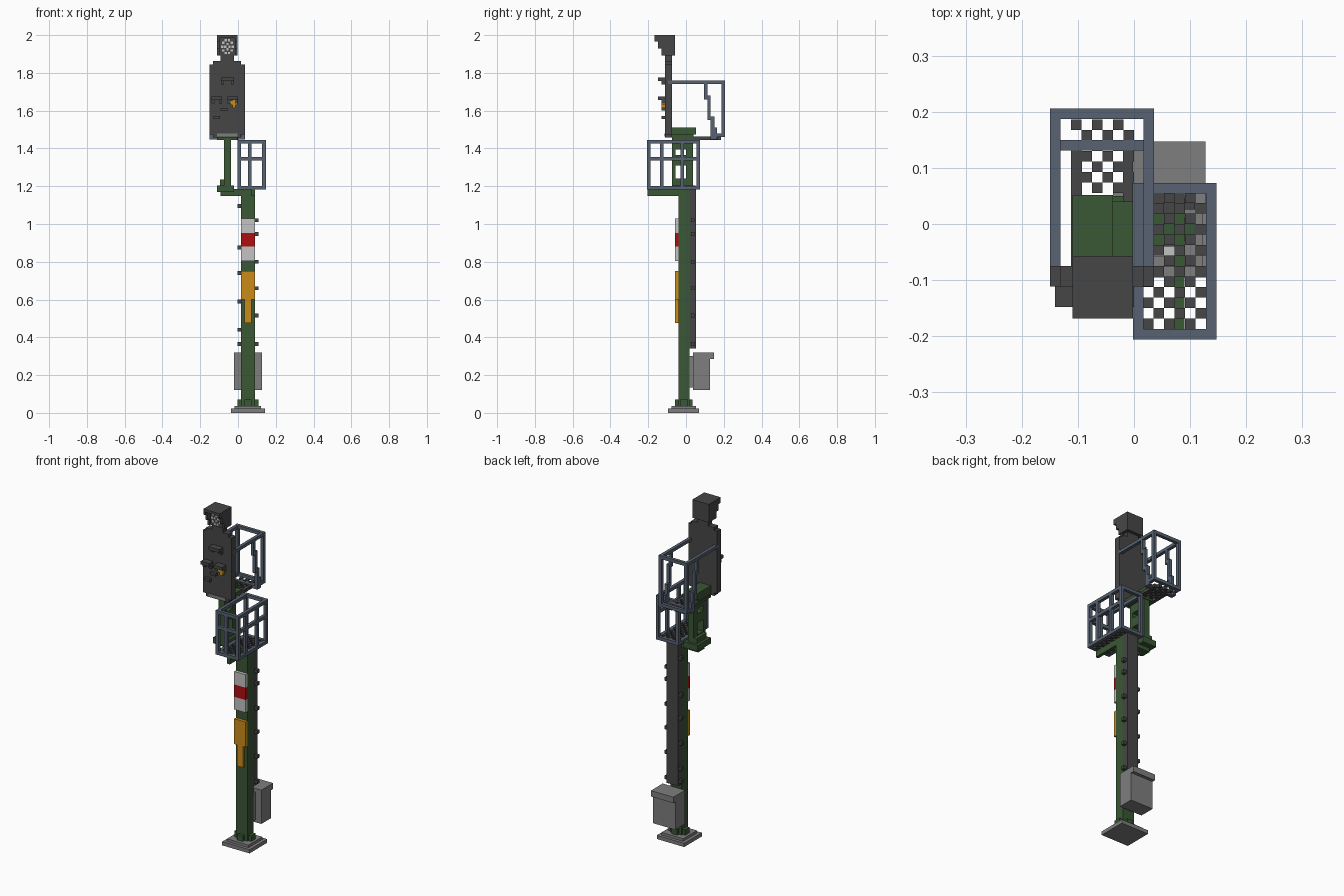
import bpy, bmesh, math

cube = bpy.data.objects.get("Cube")
if cube:
    bpy.data.objects.remove(cube)

V = 0.0187  # basic block size


def material(name, rgb):
    m = bpy.data.materials.new(name)
    m.use_nodes = True
    m.diffuse_color = (*rgb, 1)
    bsdf = next(n for n in m.node_tree.nodes if n.type == 'BSDF_PRINCIPLED')
    bsdf.inputs["Base Color"].default_value = (*rgb, 1)
    return m


GREEN = material("mast green", (0.042, 0.095, 0.036))
DARK = material("dark grey", (0.062, 0.062, 0.062))
GREY = material("concrete grey", (0.21, 0.21, 0.21))
SLATE = material("slate rail", (0.095, 0.122, 0.165))
WHITE = material("white", (0.55, 0.55, 0.55))
RED = material("red", (0.42, 0.005, 0.006))
ORANGE = material("orange", (0.6, 0.26, 0.01))


def finish(name, bm, mat):
    me = bpy.data.meshes.new(name)
    bmesh.ops.recalc_face_normals(bm, faces=bm.faces)
    bm.to_mesh(me)
    bm.free()
    me.materials.append(mat)
    ob = bpy.data.objects.new(name, me)
    bpy.context.collection.objects.link(ob)
    return ob


def boxes(name, mat, *parts):
    """One object from boxes given as x0, x1, y0, y1, z0, z1."""
    bm = bmesh.new()
    for x0, x1, y0, y1, z0, z1 in parts:
        vs = bmesh.ops.create_cube(bm, size=1)["verts"]
        for v in vs:
            v.co = ((x0 + x1) / 2 + v.co.x * (x1 - x0),
                    (y0 + y1) / 2 + v.co.y * (y1 - y0),
                    (z0 + z1) / 2 + v.co.z * (z1 - z0))
    return finish(name, bm, mat)


def side_profile(name, mat, pts, spans):
    """Extrude a (y, z) outline across each x span."""
    bm = bmesh.new()
    for x0, x1 in spans:
        f = bm.faces.new([bm.verts.new((x0, y, z)) for y, z in pts])
        ext = bmesh.ops.extrude_face_region(bm, geom=[f])["geom"]
        bmesh.ops.translate(bm, vec=(x1 - x0, 0, 0),
                            verts=[e for e in ext if isinstance(e, bmesh.types.BMVert)])
    return finish(name, bm, mat)


def grate(name, x0, y0, nx, ny, z):
    """Chequered walkway grating."""
    cells = [(x0 + i * V, x0 + (i + 1) * V, y0 + j * V, y0 + (j + 1) * V, z, z + V)
             for i in range(nx) for j in range(ny) if (i + j) % 2 == 0]
    return boxes(name, DARK, *cells)


# Foot and mast
boxes("base", GREY, (-0.037, 0.142, -0.095, 0.07, 0, 0.022),
      (-0.018, 0.123, -0.077, 0.052, 0.022, 0.037))
boxes("mast", GREEN, (0.016, 0.09, -0.04, 0.018, 0.037, 1.19))
boxes("foot_brackets", GREEN, (-0.002, 0.108, -0.03, 0.01, 0.037, 0.07),
      (0.034, 0.072, -0.058, 0.034, 0.037, 0.07))
boxes("cable_duct", DARK, (0.016, 0.09, 0.018, 0.053, 0.34, 1.19))

# Climbing pegs staggered on both sides
left = [0.365, 0.44, 0.59, 0.74, 0.875, 1.095]
right = [0.365, 0.515, 0.66, 0.8, 0.947, 1.02]
boxes("climbing_pegs", DARK,
      *[(-0.002, 0.016, 0.026, 0.045, z - 0.01, z + 0.01) for z in left],
      *[(0.09, 0.109, 0.026, 0.045, z - 0.01, z + 0.01) for z in right])

# Equipment cabinet
boxes("cabinet", GREY, (-0.02, 0.127, 0.037, 0.128, 0.12, 0.285),
      (-0.02, 0.127, 0.037, 0.147, 0.285, 0.32),
      (0.016, 0.09, 0.012, 0.037, 0.135, 0.3))

# Mast boards
for name, mat, z0, z1 in (("board_white_low", WHITE, 0.805, 0.88),
                          ("board_red", RED, 0.88, 0.953),
                          ("board_white_top", WHITE, 0.953, 1.03)):
    boxes(name, mat, (0.016, 0.09, -0.058, -0.04, z0, z1))
boxes("orange_board", ORANGE, (0.016, 0.09, -0.058, -0.04, 0.6, 0.75),
      (0.034, 0.072, -0.058, -0.04, 0.475, 0.6))

# Cross arm and offset upper mast with open web
boxes("cross_arm", GREEN, (-0.092, 0.016, -0.04, 0.018, 1.147, 1.185),
      (0.072, 0.09, -0.205, -0.04, 1.147, 1.183),
      (-0.11, -0.02, -0.075, 0.05, 1.17, 1.205),
      (-0.095, -0.037, -0.058, 0.035, 1.205, 1.235))
boxes("upper_mast", GREEN, (-0.075, -0.037, -0.075, -0.055, 1.2, 1.46),
      (-0.075, -0.037, 0.0, 0.036, 1.2, 1.46),
      (-0.075, -0.037, -0.055, 0.0, 1.2, 1.24),
      (-0.075, -0.037, -0.055, 0.0, 1.31, 1.365),
      (-0.075, -0.037, -0.055, 0.0, 1.395, 1.46),
      (-0.11, -0.002, -0.075, 0.04, 1.445, 1.475),
      (-0.11, -0.037, -0.075, 0.052, 1.475, 1.512))

# Lower platform: grating, frame and railing
grate("lower_grating", 0.016, -0.187, 6, 13, 1.183)
X0, X1, Y0, Y1 = -0.002, 0.147, -0.206, 0.073
rails = []
for z in (1.183, 1.425):
    rails += [(X0, X1, Y0, Y0 + V, z, z + V), (X0, X1, Y1 - V, Y1, z, z + V),
              (X0, X0 + V, Y0, Y1, z, z + V), (X1 - V, X1, Y0, Y1, z, z + V)]
z = 1.337
rails += [(X0, X1, Y0, Y0 + V, z, z + V), (X1 - V, X1, Y0, Y1, z, z + V)]
posts = [(X0, Y0), (0.054, Y0), (X1 - V, Y0), (X0, Y1 - V), (X1 - V, Y1 - V),
         (X1 - V, -0.138), (X1 - V, -0.03)]
rails += [(x, x + V, y, y + V, 1.183, 1.44) for x, y in posts]
boxes("lower_railing", SLATE, *rails)

# Upper platform: grating, frame, railing and stepped side braces
grate("upper_grating", -0.112, 0.055, 6, 7, 1.445)
boxes("upper_floor_bearers", DARK, (-0.112, -0.093, -0.075, 0.14, 1.445, 1.463),
      (-0.02, -0.002, -0.075, 0.14, 1.445, 1.463))
U0, U1, UB = -0.15, 0.036, 0.206
rails = [(U0, U1, UB - V, UB, z, z + V) for z in (1.46, 1.742)]
rails.append((U0, U1, 0.131, 0.15, 1.447, 1.465))
for x in (U0, U1 - V):
    rails += [(x, x + V, -0.095, UB, 1.742, 1.76),
              (x, x + V, UB - V, UB, 1.46, 1.76),
              (x, x + V, 0.131, UB, 1.46, 1.478),
              (x, x + V, 0.095, 0.113, 1.66, 1.742),
              (x, x + V, 0.113, 0.131, 1.55, 1.68),
              (x, x + V, 0.131, 0.15, 1.465, 1.57),
              (x, x + V, 0.14, 0.165, 1.447, 1.51)]
boxes("upper_railing", SLATE, *rails)

# Signal board with stepped corners
boxes("signal_board", DARK, (-0.15, 0.036, -0.111, -0.075, 1.475, 1.845),
      (-0.132, 0.017, -0.111, -0.075, 1.457, 1.862),
      (-0.093, -0.02, -0.111, -0.075, 1.862, 1.895))
boxes("board_foot_ledge", GREY, (-0.112, -0.002, -0.115, -0.111, 1.462, 1.48))

# Hoods over the signal lamps
hoods = []
for x, z, w in ((-0.055, 1.775, 0.07), (-0.113, 1.675, 0.056), (-0.028, 1.675, 0.056)):
    hoods += [(x - w / 2, x + w / 2, -0.148, -0.111, z - V, z)]
    hoods += [(s, s + 0.016, -0.13, -0.111, z - 2 * V, z - V)
              for s in (x - w / 2, x + w / 2 - 0.016)]
hoods += [(-0.13, -0.095, -0.13, -0.111, 1.555, 1.573),
          (-0.093, -0.055, -0.13, -0.111, 1.6, 1.615)]
boxes("lamp_hoods", DARK, *hoods)
boxes("orange_lamp", ORANGE, (-0.04, -0.002, -0.13, -0.111, 1.63, 1.655),
      (-0.03, -0.012, -0.13, -0.111, 1.615, 1.672))

# Top indicator: body, stepped hood and dotted display
boxes("indicator_body", DARK, (-0.11, -0.002, -0.118, -0.057, 1.892, 1.995),
      (-0.11, -0.002, -0.168, -0.057, 1.985, 2.0))
side_profile("indicator_hood", DARK,
             [(-0.1, 1.892), (-0.13, 1.892), (-0.13, 1.93), (-0.148, 1.93),
              (-0.148, 1.967), (-0.168, 1.967), (-0.168, 2.0), (-0.1, 2.0)],
             [(-0.11, -0.097), (-0.015, -0.002)])
dots = [(-0.056 + r * math.cos(a * math.tau / n), 1.939 + 1.25 * r * math.sin(a * math.tau / n))
        for r, n in ((0.028, 10), (0.011, 4)) for a in range(n)]
boxes("indicator_dots", WHITE,
      *[(x - 0.006, x + 0.006, -0.123, -0.117, z - 0.006, z + 0.006) for x, z in dots])
